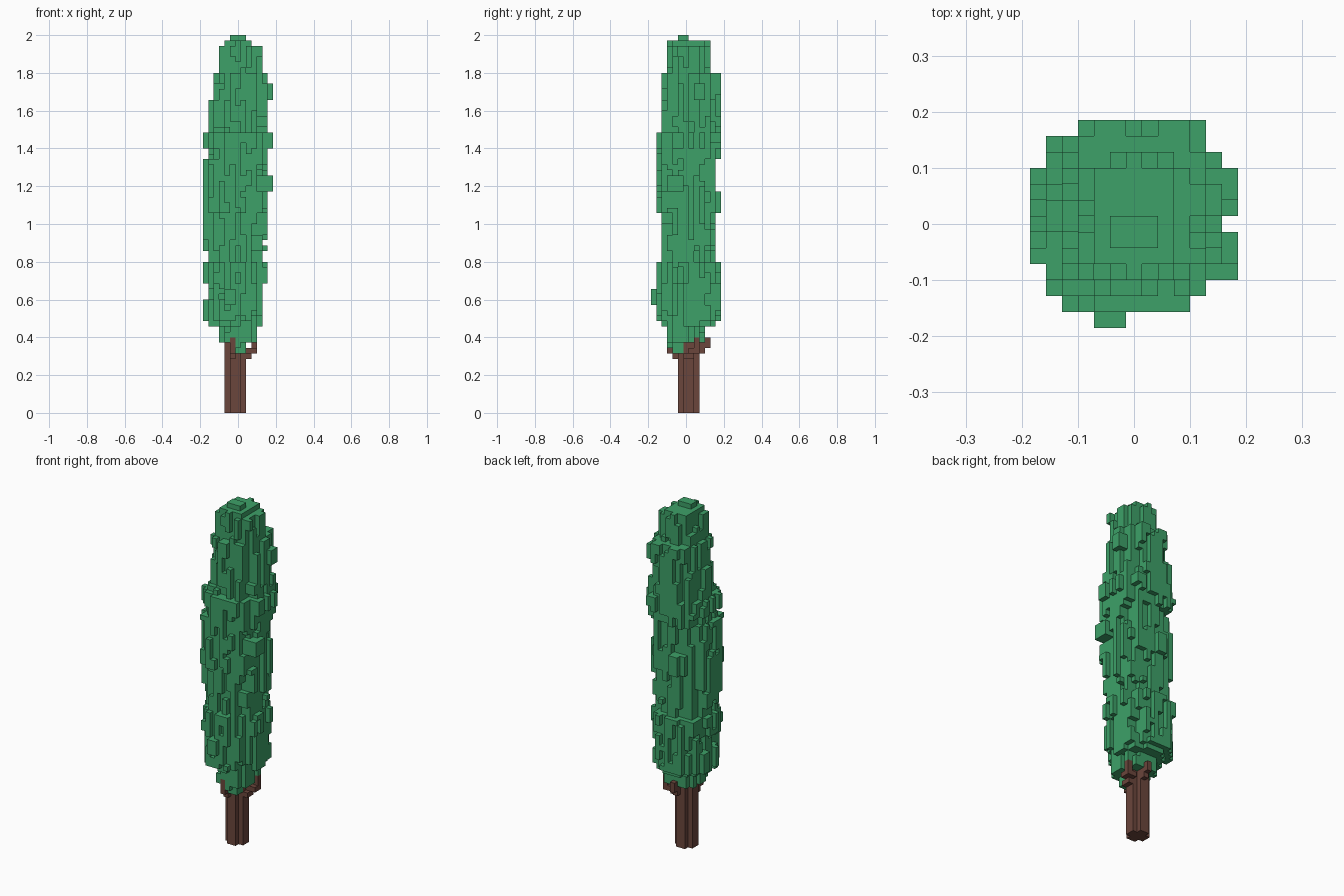
import bpy, bmesh, random

random.seed(7)
if "Cube" in bpy.data.objects:
    bpy.data.objects.remove(bpy.data.objects["Cube"], do_unlink=True)

V = 2 / 70            # edge of one block
HALF = 6.5            # half the grid width in blocks


def material(name, rgb):
    m = bpy.data.materials.new(name)
    m.use_nodes = True
    m.diffuse_color = (*rgb, 1)
    m.node_tree.nodes["Principled BSDF"].inputs["Base Color"].default_value = (*rgb, 1)
    return m


def block(x0, x1, y0, y1, z0, z1):
    return {(x, y, z) for x in range(x0, x1) for y in range(y0, y1) for z in range(z0, z1)}


def outer_faces(bm, cells, hidden):
    """Add a square wherever a block of the set meets empty space."""
    verts = {}

    def vert(p):
        if p not in verts:
            verts[p] = bm.verts.new(((p[0] - HALF) * V, (p[1] - HALF) * V, p[2] * V))
        return verts[p]

    for c in sorted(cells):
        for axis in range(3):
            u, w = (axis + 1) % 3, (axis + 2) % 3
            for side in (0, 1):
                near = list(c)
                near[axis] += 2 * side - 1
                if tuple(near) in cells or tuple(near) in hidden:
                    continue
                ring = []
                for du, dw in ((0, 0), (1, 0), (1, 1), (0, 1)):
                    p = list(c)
                    p[axis] += side
                    p[u] += du
                    p[w] += dw
                    ring.append(vert(tuple(p)))
                bm.faces.new(ring if side else ring[::-1])


def voxel_object(name, cells, mat, hidden=frozenset()):
    bm = bmesh.new()
    outer_faces(bm, cells, hidden)
    bmesh.ops.dissolve_limit(bm, angle_limit=0.02, verts=bm.verts[:], edges=bm.edges[:])
    mesh = bpy.data.meshes.new(name)
    bm.to_mesh(mesh)
    bm.free()
    mesh.materials.append(mat)
    obj = bpy.data.objects.new(name, mesh)
    bpy.context.collection.objects.link(obj)
    return obj


# Foliage outline: start row, then left, right, front and back limits
LAYERS = [
    (13, 3, 10, 3, 10), (16, 1, 11, 2, 12), (17, 0, 11, 1, 13), (21, 1, 11, 1, 13),
    (24, 0, 12, 1, 13), (28, 1, 11, 2, 12), (30, 0, 12, 2, 12), (37, 0, 12, 1, 13),
    (41, 0, 12, 1, 12), (47, 1, 12, 1, 13), (49, 0, 13, 1, 13), (52, 1, 12, 2, 13),
    (58, 2, 12, 2, 13), (63, 3, 11, 3, 11), (68, 4, 9, 4, 10), (69, 5, 8, 5, 7),
]


def limits(z):
    return [row for row in LAYERS if row[0] <= z][-1][1:]


# Each column of foliage is broken into short runs of leaves of varying reach
leaves = set()
for x in range(13):
    for y in range(13):
        run, reach = 0, 1
        for z in range(13, 70):
            if run == 0:
                run, reach = random.randint(2, 7), random.uniform(0.58, 1.12)
            run -= 1
            x0, x1, y0, y1 = limits(z)
            dx = abs(2 * x + 1 - x0 - x1) / (x1 - x0)
            dy = abs(2 * y + 1 - y0 - y1) / (y1 - y0)
            if dx ** 2.5 + dy ** 2.5 < (reach if z < 68 else 1.5):
                leaves.add((x, y, z))

# Single tufts that stand out, and the low tuft under the front
leaves |= block(12, 13, 8, 10, 58, 61) | block(12, 13, 3, 6, 41, 44)
leaves |= block(4, 6, 0, 1, 20, 23) | block(4, 6, 1, 3, 20, 23)
leaves |= block(6, 8, 4, 6, 11, 13) | block(5, 7, 3, 5, 12, 13)

# Join every tuft to the middle
for x, y, z in list(leaves):
    if abs(x - 6) > abs(y - 6):
        leaves |= block(min(x, 6), max(x, 6) + 1, y, y + 1, z, z + 1)
    else:
        leaves |= block(x, x + 1, min(y, 6), max(y, 6) + 1, z, z + 1)

# Trunk with notched corners
trunk = block(4, 8, 6, 8, 0, 15) | block(5, 7, 5, 9, 0, 15)

# Short branch stubs spreading under the foliage
branches = block(7, 9, 6, 8, 10, 11) | block(8, 10, 7, 9, 11, 12) | block(9, 10, 8, 9, 12, 14)
branches |= block(5, 6, 4, 5, 10, 12) | block(5, 6, 3, 4, 11, 14)
branches |= block(6, 7, 9, 10, 11, 13) | block(6, 7, 10, 11, 12, 14)
branches -= trunk
leaves -= trunk | branches

bark = material("bark brown", (0.147, 0.061, 0.045))
green = material("leaf green", (0.047, 0.356, 0.138))
voxel_object("trunk", trunk, bark, branches | leaves)
voxel_object("branches", branches, bark, trunk | leaves)
voxel_object("foliage", leaves, green, trunk | branches)
